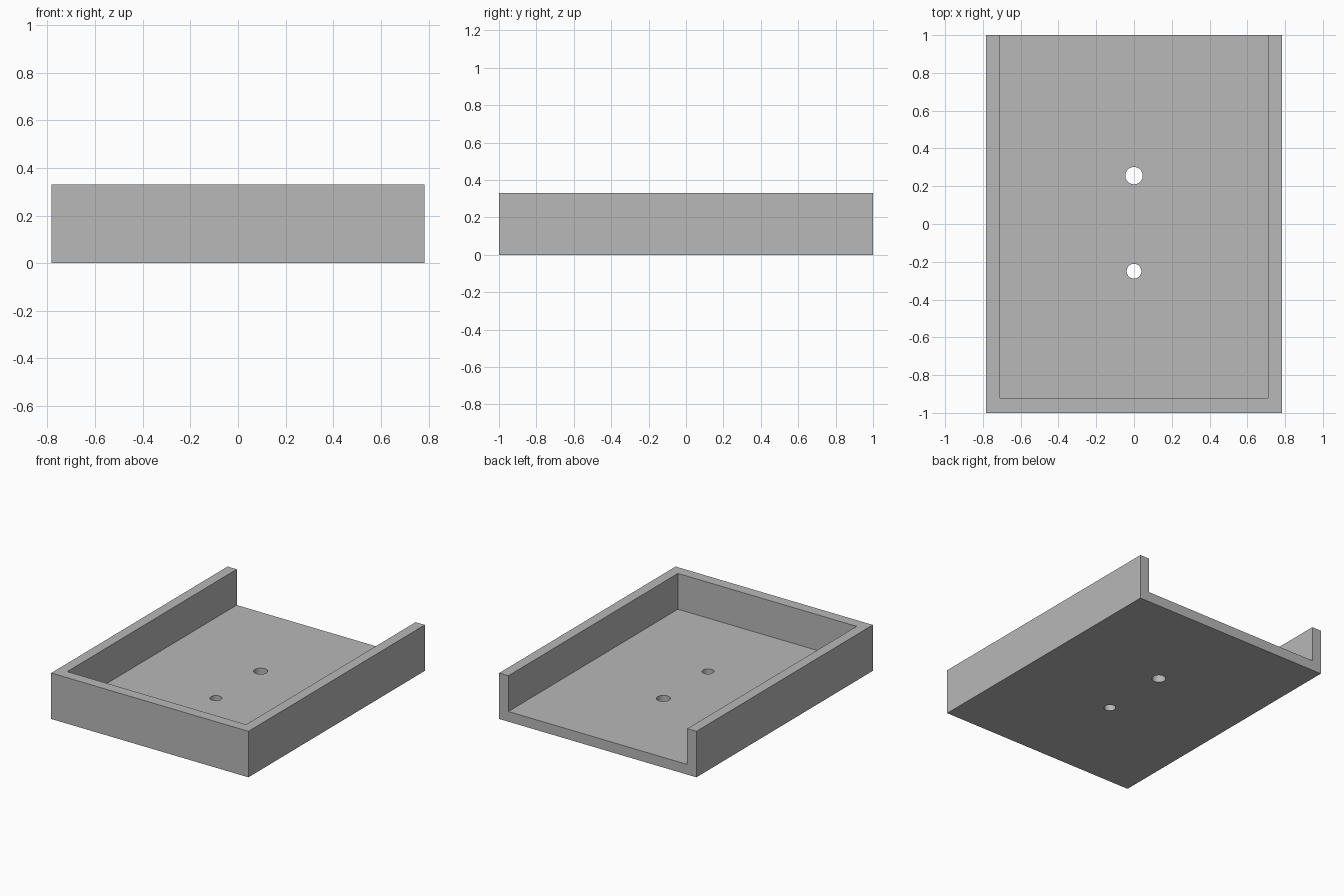
import bpy
import math

cube = bpy.data.objects.get("Cube")
if cube:
    bpy.data.objects.remove(cube, do_unlink=True)

# Overall sizes
WIDTH, LENGTH, HEIGHT = 1.566, 2.0, 0.33
SIDE, FRONT, FLOOR = 0.073, 0.078, 0.073

grey = bpy.data.materials.new("plain grey")
grey.use_nodes = True
colour = (0.48, 0.48, 0.48, 1)
grey.diffuse_color = colour
grey.node_tree.nodes["Principled BSDF"].inputs["Base Color"].default_value = colour


def box(name, low, high):
    """Box spanning two opposite corners."""
    centre = [(a + b) / 2 for a, b in zip(low, high)]
    bpy.ops.mesh.primitive_cube_add(size=1, location=centre)
    obj = bpy.context.object
    obj.name = name
    obj.scale = [b - a for a, b in zip(low, high)]
    bpy.ops.object.transform_apply(location=True, rotation=False, scale=True)
    return obj


def cut(target, cutter):
    """Subtract the cutter from the target, then discard it."""
    mod = target.modifiers.new("cut", 'BOOLEAN')
    mod.operation = 'DIFFERENCE'
    mod.solver = 'EXACT'
    mod.object = cutter
    bpy.ops.object.select_all(action='DESELECT')
    target.select_set(True)
    bpy.context.view_layer.objects.active = target
    bpy.ops.object.modifier_apply(modifier=mod.name)
    bpy.data.objects.remove(cutter, do_unlink=True)


# Solid block that becomes the tray
tray = box("open_tray", (-WIDTH / 2, -LENGTH / 2, 0), (WIDTH / 2, LENGTH / 2, HEIGHT))
tray.data.materials.append(grey)

# Hollow out the inside, leaving the back and top open
inner = WIDTH / 2 - SIDE
cut(tray, box("hollow_cutter", (-inner, FRONT - LENGTH / 2, FLOOR),
              (inner, LENGTH / 2 + 0.2, HEIGHT + 0.2)))

# Two round screw holes through the floor
for y, radius in ((0.256, 0.046), (-0.25, 0.039)):
    bpy.ops.mesh.primitive_cylinder_add(vertices=48, radius=radius, depth=0.4,
                                        location=(0, y, 0))
    cut(tray, bpy.context.object)

bpy.ops.object.shade_smooth_by_angle(angle=math.radians(30))
